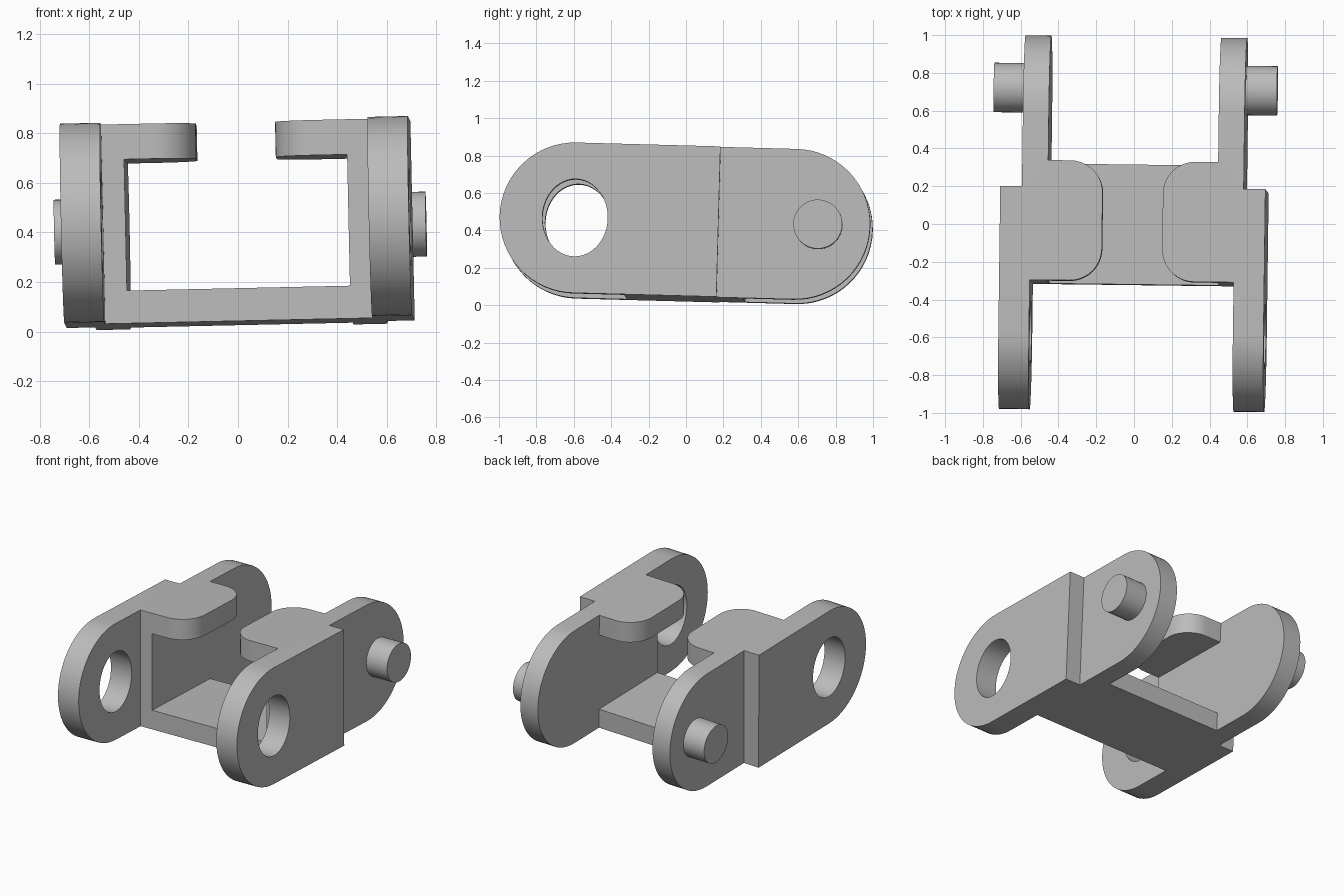
import bpy, bmesh, math
from mathutils import Matrix, Euler

if "Cube" in bpy.data.objects:
    bpy.data.objects.remove(bpy.data.objects["Cube"])

grey = bpy.data.materials.new("light_grey")
grey.diffuse_color = (0.5, 0.5, 0.5, 1)
grey.use_nodes = True
grey.node_tree.nodes["Principled BSDF"].inputs["Base Color"].default_value = grey.diffuse_color

H = 0.402      # half height of the link
END = 0.99     # reach of the rounded ends
TAU = math.tau


def prism(name, pts, lo, hi, axis):
    """Extrude a 2D outline: axis 'x' uses (y, z) points, axis 'z' uses (x, y)."""
    place = (lambda p, d: (d, p[0], p[1])) if axis == 'x' else (lambda p, d: (p[0], p[1], d))
    bm = bmesh.new()
    face = bm.faces.new([bm.verts.new(place(p, lo)) for p in pts])
    new = bmesh.ops.extrude_face_region(bm, geom=[face])["geom"]
    for v in new:
        if isinstance(v, bmesh.types.BMVert):
            v.co["xyz".index(axis)] = hi
    bmesh.ops.recalc_face_normals(bm, faces=bm.faces)
    me = bpy.data.meshes.new(name)
    bm.to_mesh(me)
    bm.free()
    ob = bpy.data.objects.new(name, me)
    bpy.context.collection.objects.link(ob)
    me.materials.append(grey)
    return ob


def arc(cx, cy, rx, ry, a0, a1, n):
    return [(cx + rx * math.cos(a0 + (a1 - a0) * i / n),
             cy + ry * math.sin(a0 + (a1 - a0) * i / n)) for i in range(n + 1)]


def ellipse(cx, cy, rx, ry, n=48):
    return arc(cx, cy, rx, ry, 0, TAU, n)[:-1]


def boolean(target, tool, op):
    """Combine two parts, bake the result and drop the helper."""
    mod = target.modifiers.new(op, 'BOOLEAN')
    mod.operation, mod.solver, mod.object = op, 'EXACT', tool
    bpy.context.view_layer.update()
    dg = bpy.context.evaluated_depsgraph_get()
    me = bpy.data.meshes.new_from_object(target.evaluated_get(dg))
    target.modifiers.clear()
    target.data = me
    bpy.data.objects.remove(tool)


# base cross plate
link = prism("chain_link", [(-0.5, -0.315), (0.5, -0.315), (0.5, 0.32), (-0.5, 0.32)],
             -H, -0.27, 'z')

for s in (-1, 1):
    # inner rear plate with a rounded end
    rear = [(-0.315, -H)] + arc(0.588, 0, H, H, -TAU / 4, TAU / 4, 32) + [(-0.315, H)]
    boolean(link, prism("rear_plate", rear, s * 0.45, s * 0.587, 'x'), 'UNION')

    # outer front plate with a rounded end and an oval eye
    front = [(0.18, H)] + arc(-0.588, 0, H, H, TAU / 4, TAU * 3 / 4, 32) + [(0.18, -H)]
    plate = prism("front_plate", front, s * 0.54, s * 0.702, 'x')
    boolean(plate, prism("eye_cutter", ellipse(-0.587, 0, 0.175, 0.207), s * 0.4, s * 0.9, 'x'),
            'DIFFERENCE')
    boolean(link, plate, 'UNION')

    # top tab with rounded inner corners
    r = 0.17
    tab = [(0.5, -0.315)] + arc(0.16 + r, -0.315 + r, r, r, -TAU / 4, -TAU / 2, 12) \
        + arc(0.16 + r, 0.32 - r, r, r, TAU / 2, TAU / 4, 12) + [(0.5, 0.32)]
    boolean(link, prism("top_tab", [(s * x, y) for x, y in tab], 0.26, H, 'z'), 'UNION')

    # hinge pin
    boolean(link, prism("hinge_pin", ellipse(0.712, 0, 0.131, 0.131, 40), s * 0.52, s * 0.75, 'x'),
            'UNION')

# slight lean of the whole link
tilt = Euler((-0.027, -0.022, -0.0125)).to_matrix().to_4x4()
link.data.transform(Matrix.Translation((0, 0.002, 0.4365)) @ tilt)

bpy.context.view_layer.objects.active = link
link.select_set(True)
bpy.ops.object.shade_smooth_by_angle(angle=math.radians(30))
